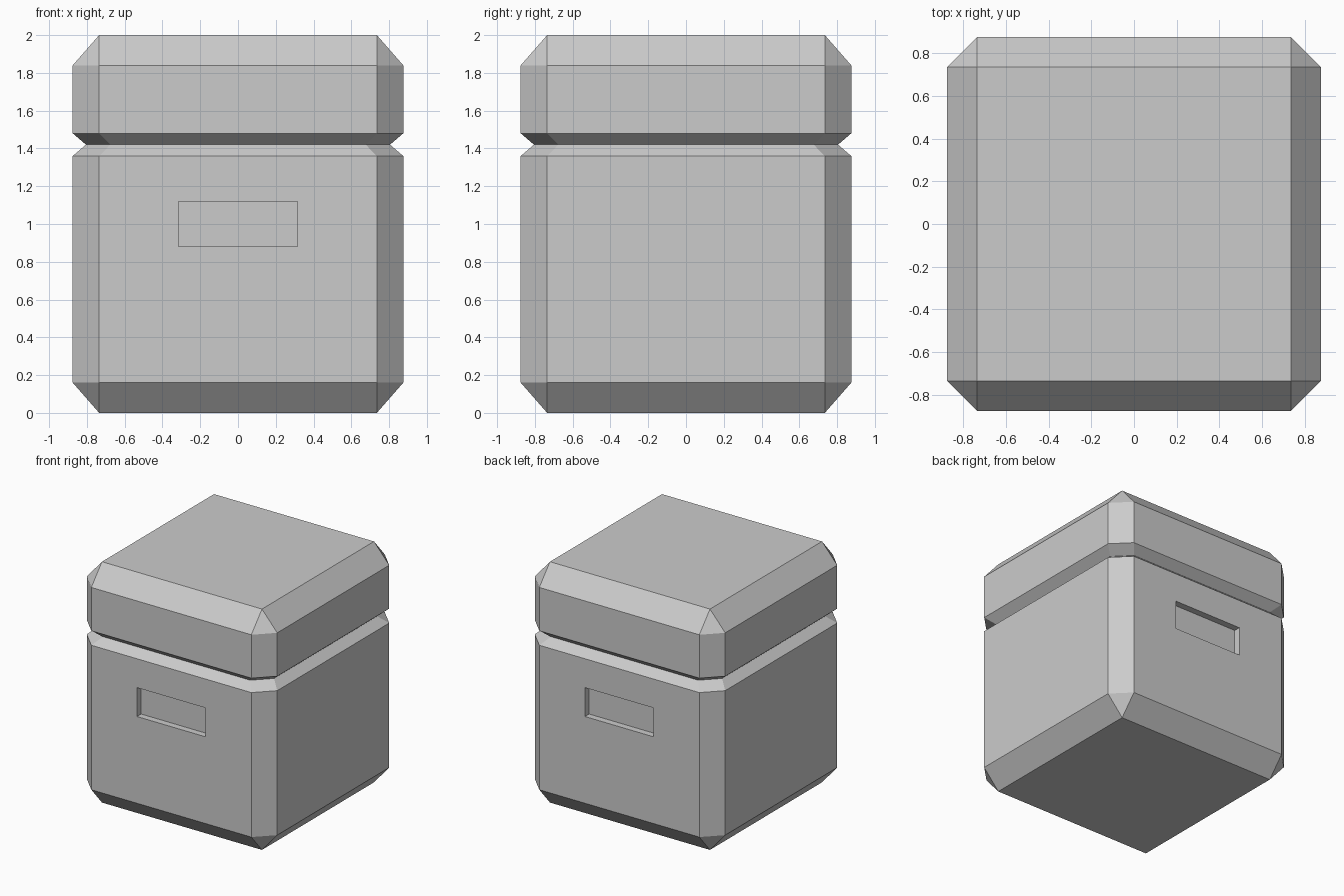
import bpy
import bmesh

if "Cube" in bpy.data.objects:
    bpy.data.objects.remove(bpy.data.objects["Cube"])

W, C = 0.875, 0.735      # outer half width, start of the corner chamfer
WAIST = 0.92             # scale of the section in the groove
SLOT_DEPTH = 0.055


def ring(bm, half, corner, z):
    """Square section with chamfered corners (a plain square if half == corner)."""
    pts = []
    x, y, u, v = half, -corner, half, corner
    for _ in range(4):
        pts += [(x, y, z), (u, v, z)]
        x, y, u, v = -y, x, -v, u
    return [bm.verts.new(p) for p in pts]


def loft(name, sections):
    bm = bmesh.new()
    rings = [ring(bm, *s) for s in sections]
    for a, b in zip(rings, rings[1:]):
        for i in range(8):
            j = (i + 1) % 8
            bm.faces.new((a[i], a[j], b[j], b[i]))
    bm.faces.new(rings[0][::-1])
    bm.faces.new(rings[-1])
    bmesh.ops.remove_doubles(bm, verts=bm.verts, dist=1e-4)
    bmesh.ops.recalc_face_normals(bm, faces=bm.faces)
    mesh = bpy.data.meshes.new(name)
    bm.to_mesh(mesh)
    bm.free()
    obj = bpy.data.objects.new(name, mesh)
    bpy.context.collection.objects.link(obj)
    return obj


# Bin with chamfered base, groove under the lid, and chamfered lid
bin_body = loft("lidded_bin", [
    (C, C, 0.0),
    (W, C, 0.16),
    (W, C, 1.36),
    (W * WAIST, C * WAIST, 1.42),
    (W, C, 1.48),
    (W, C, 1.84),
    (C, C, 2.0),
])

# Recessed hand slots in the front and back
for side, label in ((-1, "front"), (1, "back")):
    bpy.ops.mesh.primitive_cube_add(size=1, location=(0, side * W, 1.0))
    cutter = bpy.context.object
    cutter.name = label + "_slot_cutter"
    cutter.scale = (0.63, 2 * SLOT_DEPTH, 0.24)
    cutter.hide_render = True
    cut = bin_body.modifiers.new(label + "_slot", 'BOOLEAN')
    cut.operation = 'DIFFERENCE'
    cut.solver = 'EXACT'
    cut.object = cutter
    bpy.context.view_layer.objects.active = bin_body
    bpy.ops.object.modifier_apply(modifier=cut.name)
    bpy.data.objects.remove(cutter)
